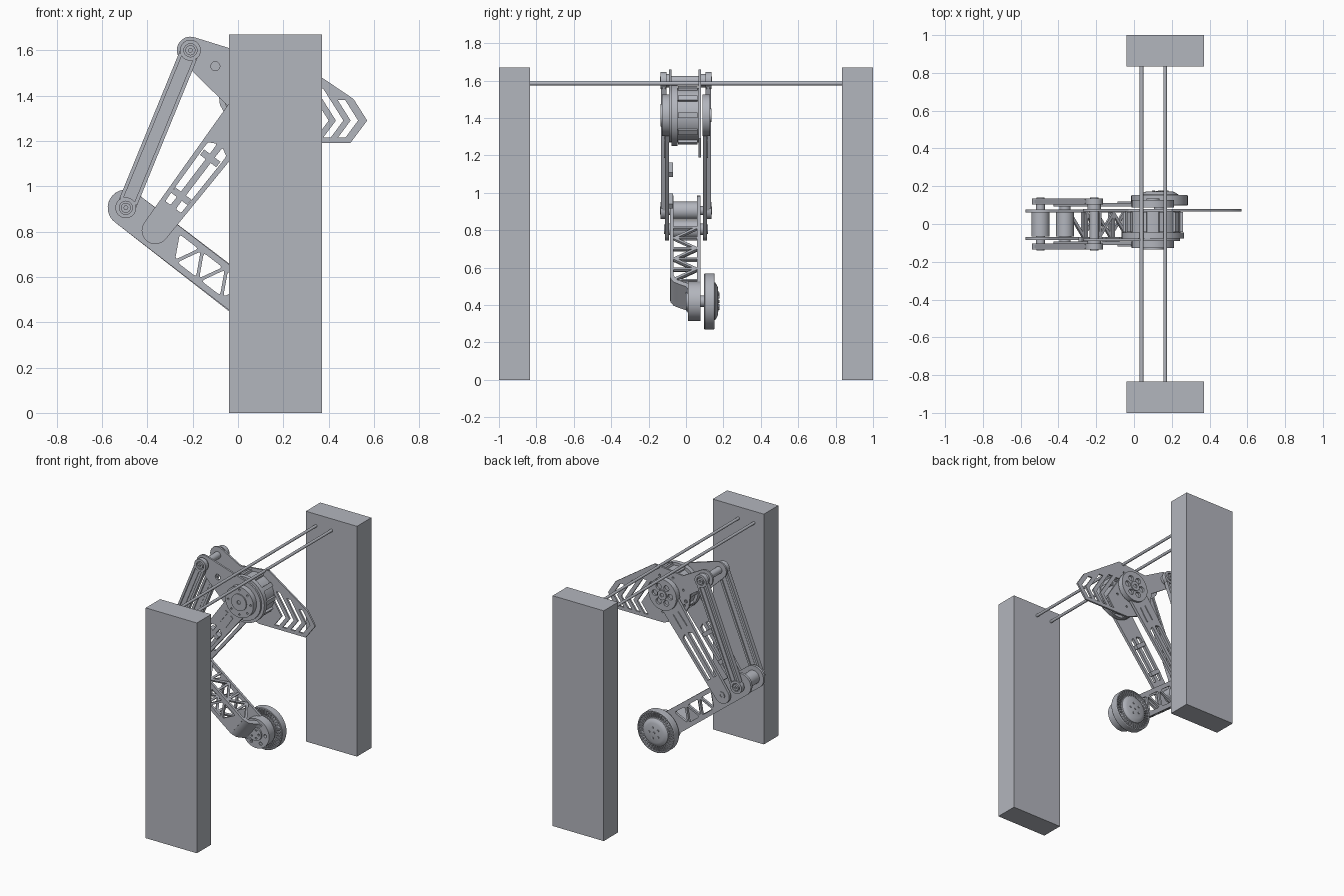
import bpy, bmesh, math
from mathutils import Matrix, Vector

if "Cube" in bpy.data.objects:
    bpy.data.objects.remove(bpy.data.objects["Cube"])

mat = bpy.data.materials.new("machined grey")
mat.use_nodes = True
mat.diffuse_color = (0.45, 0.465, 0.51, 1)
mat.node_tree.nodes["Principled BSDF"].inputs["Base Color"].default_value = mat.diffuse_color


def finish(name, bm, matrix=Matrix()):
    bmesh.ops.remove_doubles(bm, verts=bm.verts, dist=1e-5)
    bmesh.ops.recalc_face_normals(bm, faces=bm.faces)
    bm.transform(matrix)
    me = bpy.data.meshes.new(name)
    bm.to_mesh(me)
    bm.free()
    me.materials.append(mat)
    me.shade_smooth()
    me.set_sharp_from_angle(angle=math.radians(30))
    ob = bpy.data.objects.new(name, me)
    bpy.context.collection.objects.link(ob)
    return ob


def extrude(name, loops, depth, matrix):
    """Flat outline with holes, thickened along its local z."""
    cu = bpy.data.curves.new(name, 'CURVE')
    cu.dimensions, cu.fill_mode, cu.extrude = '2D', 'BOTH', depth / 2
    for pts in loops:
        sp = cu.splines.new('POLY')
        sp.points.add(len(pts) - 1)
        for p, q in zip(sp.points, pts):
            p.co = (q[0], q[1], 0, 1)
        sp.use_cyclic_u = True
    tmp = bpy.data.objects.new(name + "_outline", cu)
    bpy.context.collection.objects.link(tmp)
    me = bpy.data.meshes.new_from_object(tmp.evaluated_get(bpy.context.evaluated_depsgraph_get()))
    bm = bmesh.new()
    bm.from_mesh(me)
    bpy.data.objects.remove(tmp)
    bpy.data.curves.remove(cu)
    bpy.data.meshes.remove(me)
    return finish(name, bm, matrix)


def plate(name, loops, y0, y1):
    """Plate in the xz plane between two y values."""
    m = Matrix.Translation((0, (y0 + y1) / 2, 0)) @ Matrix.Rotation(math.pi / 2, 4, 'X')
    return extrude(name, loops, abs(y1 - y0), m)


def arc(c, r, a0=0, a1=2 * math.pi, n=32):
    full = abs(a1 - a0 - 2 * math.pi) < 1e-6
    k = n if full else n - 1
    return [(c[0] + r * math.cos(a0 + (a1 - a0) * i / k), c[1] + r * math.sin(a0 + (a1 - a0) * i / k))
            for i in range(n)]


def capsule(p, r1, q, r2, n=16):
    """Outline round two circles."""
    d = math.dist(p, q)
    a, off = math.atan2(q[1] - p[1], q[0] - p[0]), math.acos((r1 - r2) / d)
    return arc(p, r1, a + off, a + 2 * math.pi - off, n) + arc(q, r2, a - off, a + off, n)


def rounded(pts, f=0.2):
    out = []
    for i, p in enumerate(pts):
        p, a, b = Vector(p), Vector(pts[i - 1]), Vector(pts[(i + 1) % len(pts)])
        s, e = p.lerp(a, f), p.lerp(b, f)
        out += [s, s.lerp(p, .5).lerp(p.lerp(e, .5), .5), e]
    return out


def disc(name, c, r, y0, y1, holes=()):
    return plate(name, [arc(c, r, n=48), *holes], y0, y1)


def ring_of(c, r, n, size, start=0):
    return [arc((c[0] + r * math.cos(start + i * 2 * math.pi / n),
                 c[1] + r * math.sin(start + i * 2 * math.pi / n)), size, n=12) for i in range(n)]


def boxes(name, items):
    """Several boxes in one mesh: (matrix, size)."""
    bm = bmesh.new()
    for m, s in items:
        bmesh.ops.create_cube(bm, size=1, matrix=m @ Matrix.Diagonal((*s, 1)))
    return finish(name, bm)


def frame(p, q):
    """Local x-z frame turned so that x runs from p to q, y stays world y."""
    a = math.atan2(q[1] - p[1], q[0] - p[0])
    return Matrix.Translation((p[0], 0, p[1])) @ Matrix.Rotation(-a, 4, 'Y')


def along(p, q):
    """Maps (distance along p-q, sideways offset) to xz."""
    d = (Vector(q) - Vector(p)).normalized()
    return lambda t, n: tuple(Vector(p) + d * t + Vector((-d.y, d.x)) * n)


# Joint centres in xz
TOP, ELBOW, KNEE, HIP, WHEEL = (-0.21, 1.6), (-0.495, 0.905), (-0.365, 0.805), (0.1, 1.415), (0.135, 0.42)

# Stand: two posts and two rods
for s, side in ((-1, "front"), (1, "back")):
    boxes(side + "_post", [(Matrix.Translation((0.165, s * 0.9175, 0.835)), (0.41, 0.165, 1.67))])
for side, x in (("right", 0.04), ("left", 0.165)):
    disc(side + "_rod", (x, 1.585), 0.01, -0.84, 0.84)

# Hip plates: the back one carries a fin with chevron slots
fin = arc(TOP, 0.06, math.radians(60), math.radians(236), 16) + [
    (-0.09, 1.45), (-0.08, 1.36), (-0.02, 1.25), (0.12, 1.19), (0.495, 1.19), (0.57, 1.29),
    (0.51, 1.385), (0.2, 1.595), (-0.03, 1.57)]
slots = []
for ax, k in ((0.53, 0.95), (0.465, 1.5), (0.40, 1.8), (0.335, 1.8)):
    up, lo, w = (ax - 0.06 * k, 1.29 + 0.095 * k), (ax - 0.056, 1.215), 0.033
    slots.append([up, (ax, 1.29), lo, (lo[0] - w, lo[1]), (ax - w, 1.29), (up[0] - w, up[1])])
bolts = ring_of((0.09, 1.4), 0.14, 8, 0.008, 0.3)
plate("back_hip_plate", [fin, *slots, *bolts, arc((-0.055, 1.39), 0.012, n=12)], 0.067, 0.08)
plate("front_hip_plate", [capsule(TOP, 0.06, HIP, 0.145), arc((-0.1, 1.53), 0.02, n=16)], -0.09, -0.077)

# Hip motor with cooling ribs
disc("hip_motor", HIP, 0.145, -0.077, 0.067)
disc("hip_motor_collar", HIP, 0.165, -0.077, -0.045)
hip_ribs = []
for i in range(10):
    m = Matrix.Translation((HIP[0], 0.01, HIP[1])) @ Matrix.Rotation(i * math.pi / 5, 4, 'Y')
    hip_ribs.append((m @ Matrix.Translation((0.147, 0, 0)), (0.024, 0.105, 0.03)))
boxes("hip_motor_ribs", hip_ribs)

# Upper links, hubs and push rods on both sides
up = along(KNEE, HIP)
rod = along(ELBOW, TOP)
rod_len = math.dist(ELBOW, TOP)
for s, side in ((-1, "front"), (1, "back")):
    holes = [rounded([up(0.13, n * 0.014), up(0.13, n * 0.044), up(0.45, n * 0.052), up(0.47, n * 0.014)], 0.1)
             for n in (-1, 1)]
    holes += [rounded([up(0.51, n * 0.014), up(0.51, n * 0.042), up(0.62, n * 0.036), up(0.62, n * 0.014)], 0.1)
              for n in (-1, 1)]
    plate(side + "_upper_link", [capsule(KNEE, 0.06, HIP, 0.085), *holes[:2]], s * 0.092, s * 0.112)
    for i, h in enumerate(holes[2:]):
        plate(f"{side}_link_rib_{i}", [h], s * 0.11, s * 0.118)
    disc(side + "_knee_cap", KNEE, 0.025, s * 0.11, s * 0.118, [arc(KNEE, 0.01, n=12)])
    spokes = ring_of(HIP, 0.062, 6, 0.021) if s > 0 else ring_of(HIP, 0.09, 8, 0.007)
    disc(side + "_hub", HIP, 0.112, s * 0.088, s * 0.128, spokes)
    disc(side + "_hub_boss", HIP, 0.035 if s > 0 else 0.06, s * 0.12, s * 0.136, [arc(HIP, 0.014, n=12)])
    # Push rod: thin web, raised rails and bearing rings
    plate(side + "_push_rod", [capsule(ELBOW, 0.042, TOP, 0.042)], s * 0.112, s * 0.126)
    for n in (-1, 1):
        strip = [rod(0.03, n * 0.026), rod(0.03, n * 0.042), rod(rod_len - 0.03, n * 0.042),
                 rod(rod_len - 0.03, n * 0.026)]
        plate(f"{side}_push_rod_rail_{'ab'[n > 0]}", [strip], s * 0.104, s * 0.134)
    plate(side + "_push_rod_spine", [[rod(0.05, -0.007), rod(0.05, 0.007), rod(rod_len - 0.05, 0.007),
                                      rod(rod_len - 0.05, -0.007)]], s * 0.11, s * 0.131)
    for end, c in (("lower", ELBOW), ("upper", TOP)):
        disc(f"{side}_{end}_bearing", c, 0.046, s * 0.104, s * 0.136, [arc(c, 0.029, n=24)])
        disc(f"{side}_{end}_bolt", c, 0.022, s * 0.11, s * 0.14, [arc(c, 0.009, n=6)])

# Cable brackets on the front upper link
for i, t in enumerate((0.19, 0.40)):
    m = frame(KNEE, HIP) @ Matrix.Translation((t, -0.09, 0.0))
    boxes(f"link_bracket_{i}", [(m, (0.03, 0.04, 0.09))])

# Shafts across the joints
disc("top_shaft", TOP, 0.025, -0.115, 0.115)
for s in (-1, 1):
    disc("top_spacer", TOP, 0.036, s * 0.078, s * 0.106)
disc("elbow_spacer", ELBOW, 0.048, -0.066, 0.066)
disc("elbow_shaft", ELBOW, 0.024, -0.115, 0.115)
disc("knee_spacer", KNEE, 0.048, -0.066, 0.066)
disc("knee_shaft", KNEE, 0.03, -0.1, 0.1)

# Lower leg: two truss side plates
leg = along(ELBOW, WHEEL)
nodes = [(0.245 + 0.067 * i, 0.056 * (-1) ** i) for i in range(7)]
windows = []
for a, b, c in zip(nodes, nodes[1:], nodes[2:]):
    cx, cy = (a[0] + b[0] + c[0]) / 3, (a[1] + b[1] + c[1]) / 3
    windows.append(rounded([leg(cx + (t - cx) * 0.78, cy + (n - cy) * 0.9) for t, n in (a, b, c)], 0.12))
tail = [leg(0.69, -0.08), leg(0.69, 0.08)]
front = arc(ELBOW, 0.08, math.atan2(-0.485, 0.63) + math.pi / 2, math.atan2(-0.485, 0.63) + 1.5 * math.pi, 20)
plate("front_leg_plate", [front + tail, *windows], -0.086, -0.068)
plate("back_leg_plate", [capsule(ELBOW, 0.08, WHEEL, 0.085), *windows], 0.06, 0.078)

# Lattice webs joining the side plates, top and bottom
L = frame(ELBOW, WHEEL)
bars = []
for n in (-0.072, 0.072):
    for i in range(5):
        t0, t1 = 0.25 + i * 0.09, 0.34 + i * 0.09
        y0 = 0.06 * (-1) ** i
        a = math.atan2(-2 * y0, t1 - t0)
        bars.append((L @ Matrix.Translation(((t0 + t1) / 2, -0.003, n)) @ Matrix.Rotation(a, 4, 'Z'),
                     (math.hypot(0.09, 0.125), 0.016, 0.014)))
        bars.append((L @ Matrix.Translation((t0, -0.003, n)), (0.014, 0.135, 0.014)))
boxes("leg_lattice", bars)

# Curved ankle running from the front plate in to the wheel motor
ankle = [(0.67, -0.086), (0.70, -0.082), (0.73, -0.066), (0.75, -0.035), (0.77, 0.0), (0.80, 0.015), (0.80, 0.03),
         (0.75, 0.03), (0.73, -0.01), (0.71, -0.045), (0.67, -0.068)]
extrude("ankle", [ankle], 0.16, L @ Matrix.Identity(4))
bpy.data.objects["ankle"].data.transform(L.inverted())
# The ankle profile lies along the leg and y, and is thick across the leg
bpy.data.objects["ankle"].data.transform(L)

# Wheel motor
disc("wheel_motor", WHEEL, 0.106, 0.012, 0.078, ring_of(WHEEL, 0.075, 6, 0.012))
disc("wheel_motor_cap", WHEEL, 0.05, 0.0, 0.03, ring_of(WHEEL, 0.03, 5, 0.007))
disc("wheel_axle", WHEEL, 0.03, 0.07, 0.11)

# Wheel: turned body with a grooved rim on both faces
profile = [(0, 0.098), (0.095, 0.098), (0.097, 0.108), (0.138, 0.108), (0.14, 0.097), (0.147, 0.097), (0.15, 0.101),
           (0.15, 0.148), (0.147, 0.153), (0.14, 0.153), (0.138, 0.142), (0.104, 0.142), (0.1, 0.156), (0.085, 0.166),
           (0.07, 0.172), (0, 0.174)]
bm = bmesh.new()
vs = [bm.verts.new((r, y, 0)) for r, y in profile]
es = [bm.edges.new(p) for p in zip(vs, vs[1:])]
bmesh.ops.spin(bm, geom=vs + es, cent=(0, 0, 0), axis=(0, 1, 0), angle=2 * math.pi, steps=64)
finish("wheel", bm, Matrix.Translation((WHEEL[0], 0, WHEEL[1])))
ribs = []
for i in range(40):
    m = Matrix.Translation((WHEEL[0], 0.125, WHEEL[1])) @ Matrix.Rotation(i * math.pi / 20, 4, 'Y')
    ribs.append((m @ Matrix.Translation((0.118, 0, 0)), (0.046, 0.05, 0.008)))
boxes("wheel_ribs", ribs)
centre = Vector(WHEEL)
for i, h in enumerate(ring_of(WHEEL, 0.04, 5, 0.008) + [arc(WHEEL, 0.008, n=12)]):
    plate(f"wheel_bolt_{i}", [h], 0.165, 0.178)
